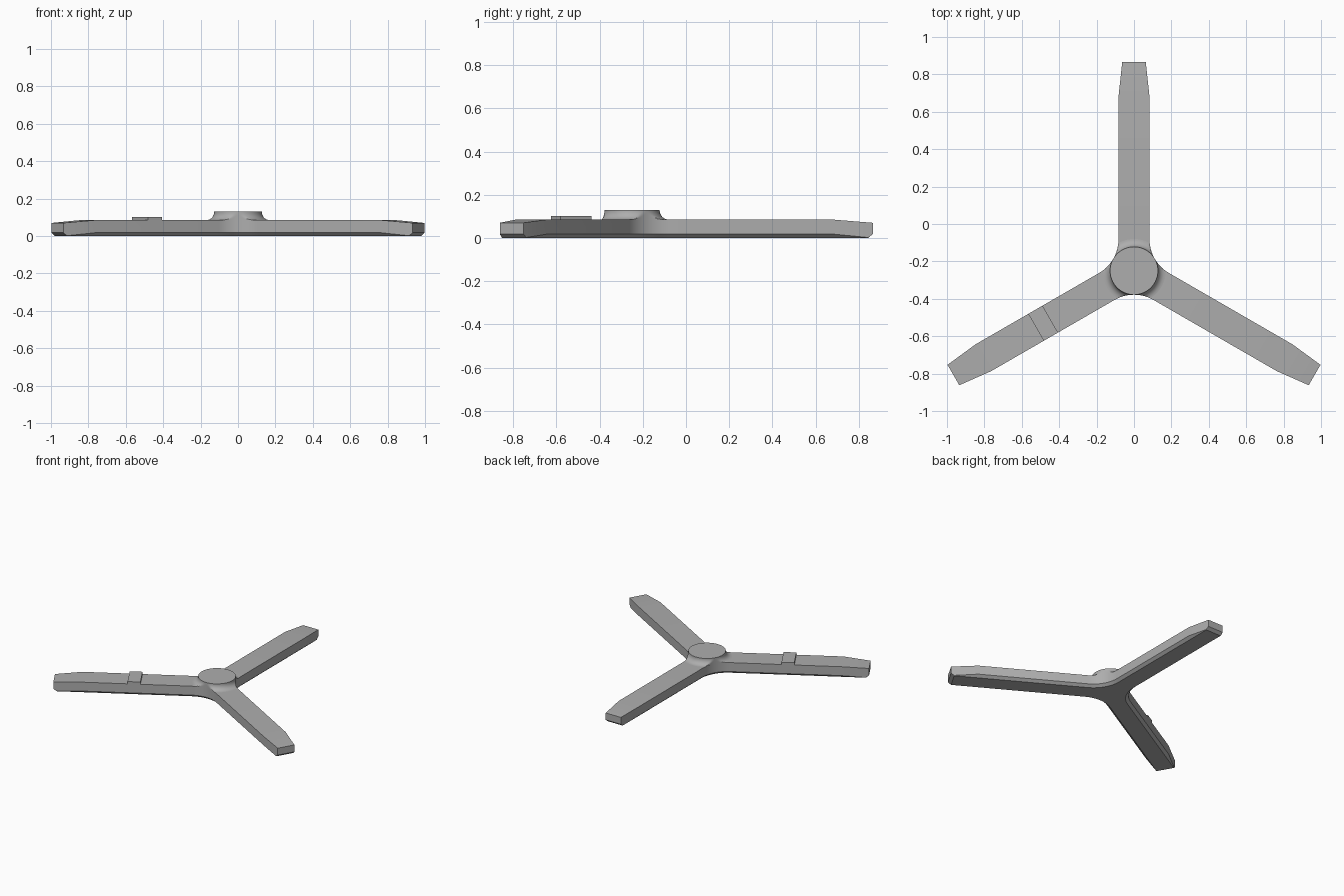
import bpy, bmesh
from math import sin, cos, sqrt, radians, degrees, atan2, pi

if "Cube" in bpy.data.objects:
    bpy.data.objects.remove(bpy.data.objects["Cube"])

HUB_Y = -0.25
ARMS = [radians(a) for a in (90, 210, 330)]
HALF, TIP_HALF = 0.083, 0.063
SHOULDER, TIP = 0.93, 1.115
FILLET = 0.208                          # crotch radius between arms
DIST = (HALF + FILLET) / sin(pi / 3)    # crotch arc centre from hub
ROOT = DIST * cos(pi / 3)               # where an arm meets the arc
TOP, TIP_TOP, CHAMFER = 0.085, 0.07, 0.018
STEPS = 12

grey = bpy.data.materials.new("mid grey")
grey.use_nodes = True
colour = (0.42, 0.42, 0.42, 1)
grey.diffuse_color = colour
grey.node_tree.nodes["Principled BSDF"].inputs["Base Color"].default_value = colour


def finish(name, bm):
    bmesh.ops.recalc_face_normals(bm, faces=bm.faces)
    mesh = bpy.data.meshes.new(name)
    bm.to_mesh(mesh)
    bm.free()
    mesh.materials.append(grey)
    obj = bpy.data.objects.new(name, mesh)
    obj.location.y = HUB_Y
    bpy.context.collection.objects.link(obj)
    bpy.ops.object.select_all(action='DESELECT')
    obj.select_set(True)
    bpy.context.view_layer.objects.active = obj
    bpy.ops.object.shade_smooth_by_angle(angle=radians(30))


def place(angle, along, side, z):
    return (along * cos(angle) - side * sin(angle),
            along * sin(angle) + side * cos(angle), z)


def outline(stations, radius):
    """Three-armed loop; stations are (along, half width, z)."""
    points = []
    for arm in ARMS:
        points += [place(arm, s, -w, z) for s, w, z in stations]
        points += [place(arm, s, w, z) for s, w, z in reversed(stations)]
        mid = arm + pi / 3
        for i in range(1, STEPS):
            a = mid + pi + radians(30) - radians(60) * i / STEPS
            points.append((DIST * cos(mid) + radius * cos(a),
                           DIST * sin(mid) + radius * sin(a), stations[0][2]))
    return points


# Three-armed body: bottom, chamfer and top loops
inner = TIP - 0.022
k = (inner - SHOULDER) / (TIP - SHOULDER)
inner_half = HALF + (TIP_HALF - HALF) * k
inner_top = TOP + (TIP_TOP - TOP) * k
inset = HALF - 0.02
loops = [
    outline([(ROOT, inset, 0), (SHOULDER, inset, 0),
             (inner - 0.001, inset, 0), (inner, inset, 0)], FILLET + 0.02),
    outline([(ROOT, HALF, CHAMFER), (SHOULDER, HALF, CHAMFER),
             (inner, inner_half, 0.002), (TIP, TIP_HALF, CHAMFER)], FILLET),
    outline([(ROOT, HALF, TOP), (SHOULDER, HALF, TOP),
             (inner, inner_half, inner_top), (TIP, TIP_HALF, TIP_TOP)], FILLET),
]
bm = bmesh.new()
rings = [[bm.verts.new(p) for p in loop] for loop in loops]
count = len(rings[0])
for low, high in zip(rings, rings[1:]):
    for i in range(count):
        j = (i + 1) % count
        bm.faces.new((low[i], low[j], high[j], high[i]))
period = count // 3
for ring in (rings[0], rings[2]):
    centre = []
    for start in range(0, count, period):
        for i in range(3):
            a, b = start + i, start + 7 - i
            bm.faces.new((ring[a], ring[a + 1], ring[b - 1], ring[b]))
        centre += [ring[start]] + ring[start + 7:start + period]
    bm.faces.new(centre)
finish("three_arm_body", bm)


def body_radius(angle):
    """Distance from the hub centre to the body wall."""
    off = abs((angle - ARMS[0] + pi / 3) % (2 * pi / 3) - pi / 3)
    if off < atan2(HALF, ROOT):
        return HALF / max(sin(off), 0.001)
    a = pi / 3 - off
    return DIST * cos(a) - sqrt(FILLET ** 2 - (DIST * sin(a)) ** 2)


# Flared hub, trimmed to the body wall
HUB_R, FLARE, HUB_TOP = 0.128, 0.042, 0.13
profile = [(HUB_R + FLARE * (1 - sin(t)), TOP + FLARE * (1 - cos(t)))
           for t in (radians(90 * i / 8) for i in range(9))]
profile.append((HUB_R, HUB_TOP))
bm = bmesh.new()
SEG = 96
rings = []
for r, z in profile:
    ring = []
    for i in range(SEG):
        a = 2 * pi * i / SEG
        rr = min(r, body_radius(a))
        ring.append(bm.verts.new((rr * cos(a), rr * sin(a), z)))
    rings.append(ring)
for low, high in zip(rings, rings[1:]):
    for i in range(SEG):
        j = (i + 1) % SEG
        bm.faces.new((low[i], low[j], high[j], high[i]))
bm.faces.new(rings[-1])
finish("flared_hub", bm)

# Raised pad across the right arm
PAD_AT, PAD_HALF, PAD_TOP = 0.561, 0.044, 0.102
bm = bmesh.new()
corners = [(-1, -1), (1, -1), (1, 1), (-1, 1)]
low, high = [[bm.verts.new(place(ARMS[1], PAD_AT + PAD_HALF * u, HALF * v, z))
              for u, v in corners] for z in (TOP, PAD_TOP)]
bm.faces.new(high)
bm.faces.new(low[::-1])
for i in range(4):
    j = (i + 1) % 4
    bm.faces.new((low[i], low[j], high[j], high[i]))
finish("arm_pad", bm)
